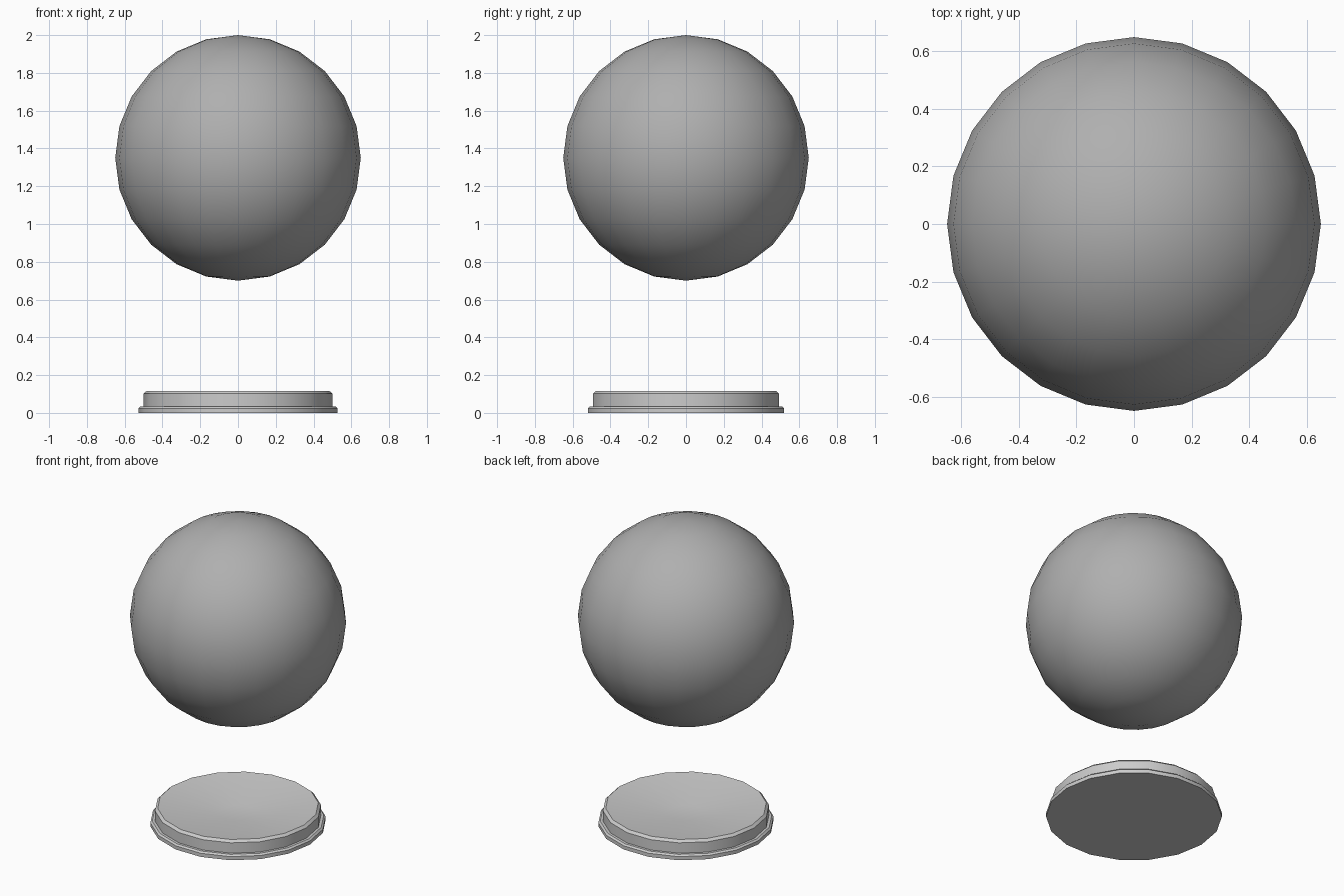
import bpy, bmesh, math

if "Cube" in bpy.data.objects:
    bpy.data.objects.remove(bpy.data.objects["Cube"])


def lathe(name, profile, sides):
    """Revolve (radius, z) points about z and cap both ends."""
    bm = bmesh.new()
    rings = []
    for r, z in profile:
        rings.append([bm.verts.new((r * math.cos(math.tau * i / sides),
                                    r * math.sin(math.tau * i / sides), z))
                      for i in range(sides)])
    for lo, hi in zip(rings, rings[1:]):
        for i in range(sides):
            j = (i + 1) % sides
            bm.faces.new((lo[i], lo[j], hi[j], hi[i]))
    bm.faces.new(rings[0][::-1])
    bm.faces.new(rings[-1])
    mesh = bpy.data.meshes.new(name)
    bm.to_mesh(mesh)
    bm.free()
    obj = bpy.data.objects.new(name, mesh)
    bpy.context.collection.objects.link(obj)
    bpy.ops.object.select_all(action='DESELECT')
    obj.select_set(True)
    bpy.context.view_layer.objects.active = obj
    bpy.ops.object.shade_smooth_by_angle(angle=math.radians(30))
    return obj


# Stepped base with a bevelled rim and a shallow dished top
lathe("dished_base", [
    (0.527, 0.0), (0.527, 0.024), (0.516, 0.034),
    (0.499, 0.034), (0.499, 0.102), (0.483, 0.117),
    (0.11, 0.068),
], 18)

# Floating ball in darker grey
R = 0.65
bpy.ops.mesh.primitive_uv_sphere_add(segments=24, ring_count=12, radius=R,
                                     location=(0, 0, 2 - R))
ball = bpy.context.object
ball.name = "floating_ball"
bpy.ops.object.shade_smooth()
dark = bpy.data.materials.new("dark_grey")
dark.diffuse_color = (0.43, 0.43, 0.43, 1)
dark.use_nodes = True
dark.node_tree.nodes["Principled BSDF"].inputs["Base Color"].default_value = dark.diffuse_color
ball.data.materials.append(dark)
